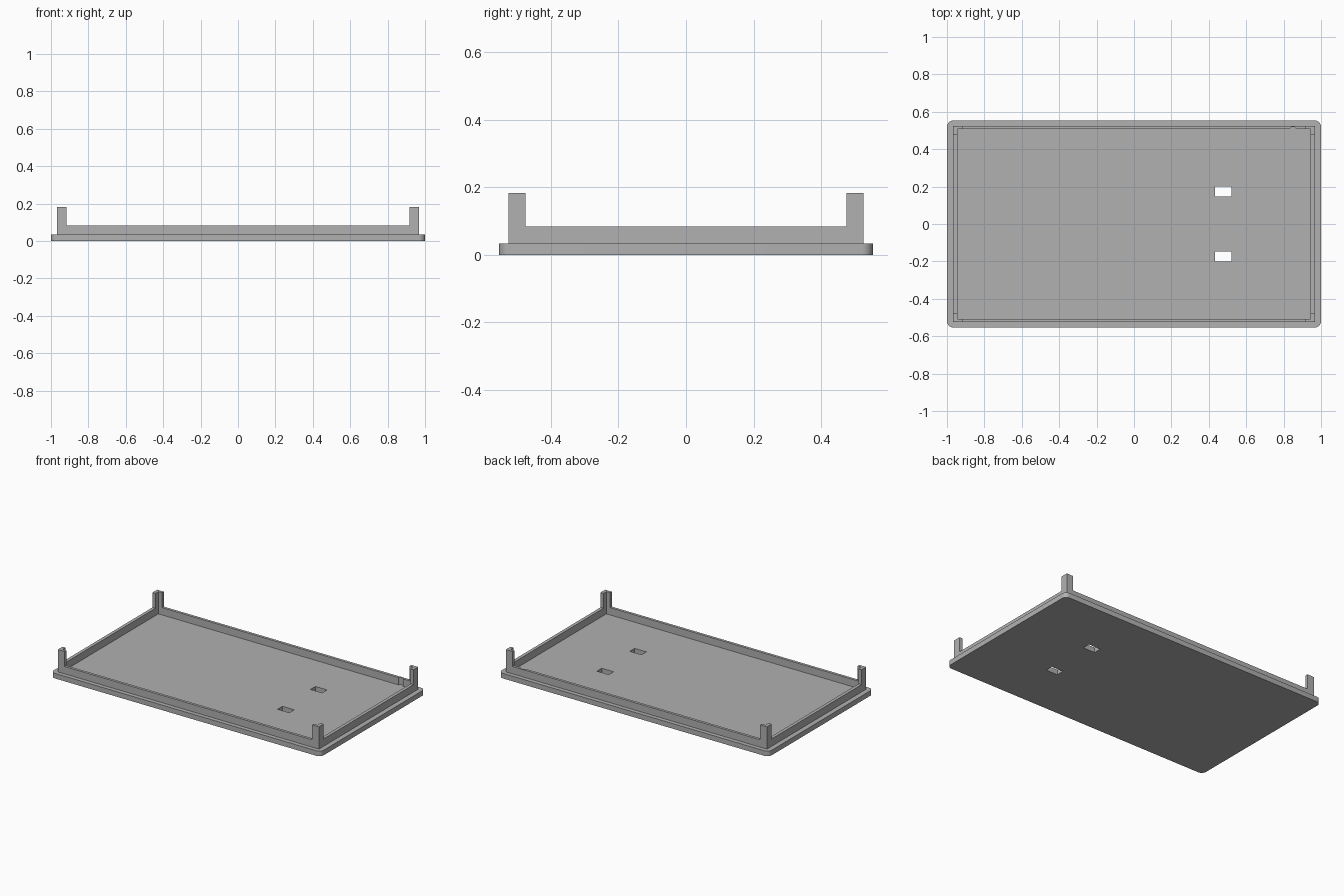
import bpy, bmesh
import math

if "Cube" in bpy.data.objects:
    bpy.data.objects.remove(bpy.data.objects["Cube"], do_unlink=True)

grey = bpy.data.materials.new("plain_grey")
grey.use_nodes = True
colour = (0.44, 0.44, 0.44, 1)
grey.diffuse_color = colour
grey.node_tree.nodes["Principled BSDF"].inputs["Base Color"].default_value = colour

BASE_TOP, RIM_TOP, POST_TOP = 0.034, 0.083, 0.183
RIM_X, RIM_Y = 0.967, 0.525
INNER_X, INNER_Y = 0.945, 0.507
POST_WIDTH = 0.05


def add_object(name, bm):
    mesh = bpy.data.meshes.new(name)
    bm.to_mesh(mesh)
    bm.free()
    obj = bpy.data.objects.new(name, mesh)
    bpy.context.collection.objects.link(obj)
    mesh.materials.append(grey)
    return obj


def box(name, x0, x1, y0, y1, z0, z1, corner=0):
    bm = bmesh.new()
    bmesh.ops.create_cube(bm, size=1)
    for v in bm.verts:
        v.co = (x1 if v.co.x > 0 else x0,
                y1 if v.co.y > 0 else y0,
                z1 if v.co.z > 0 else z0)
    if corner:
        upright = [e for e in bm.edges
                   if abs(e.verts[0].co.z - e.verts[1].co.z) > 0.01]
        bmesh.ops.bevel(bm, geom=upright, offset=corner, segments=8,
                        profile=0.5, affect='EDGES')
    return add_object(name, bm)


def cut(target, cutter):
    mod = target.modifiers.new("cut", 'BOOLEAN')
    mod.operation = 'DIFFERENCE'
    mod.solver = 'EXACT'
    mod.object = cutter
    bpy.ops.object.select_all(action='DESELECT')
    bpy.context.view_layer.objects.active = target
    target.select_set(True)
    bpy.ops.object.modifier_apply(modifier=mod.name)
    bpy.data.objects.remove(cutter, do_unlink=True)


# Base plate with rounded corners and two rectangular slots
base = box("base_plate", -1, 1, -0.553, 0.553, 0, BASE_TOP, corner=0.033)
for y in (-0.174, 0.174):
    cut(base, box("slot_cutter", 0.433, 0.52, y - 0.026, y + 0.026, -0.1, 0.1))

# Raised rim: hollow block, lowered between the corners to leave angle posts
rim = box("rim_and_corner_posts", -RIM_X, RIM_X, -RIM_Y, RIM_Y, BASE_TOP, POST_TOP)
cut(rim, box("cavity_cutter", -INNER_X, INNER_X, -INNER_Y, INNER_Y, 0, 0.3))
gap_x, gap_y = RIM_X - POST_WIDTH, RIM_Y - POST_WIDTH
cut(rim, box("long_gap_cutter", -gap_x, gap_x, -1, 1, RIM_TOP, 0.3))
cut(rim, box("short_gap_cutter", -2, 2, -gap_y, gap_y, RIM_TOP, 0.3))

# Small rounded groove on the inside of the back rim
bm = bmesh.new()
bmesh.ops.create_cone(bm, cap_ends=True, segments=24, radius1=0.017,
                      radius2=0.017, depth=0.4)
groove = add_object("groove_cutter", bm)
groove.location = (0.85, 0.502, 0.1)
bpy.context.view_layer.update()
cut(rim, groove)

# Keep edges crisp while the rounded corners stay smooth
for obj in (base, rim):
    bpy.ops.object.select_all(action='DESELECT')
    bpy.context.view_layer.objects.active = obj
    obj.select_set(True)
    bpy.ops.object.shade_smooth_by_angle(angle=math.radians(30))
